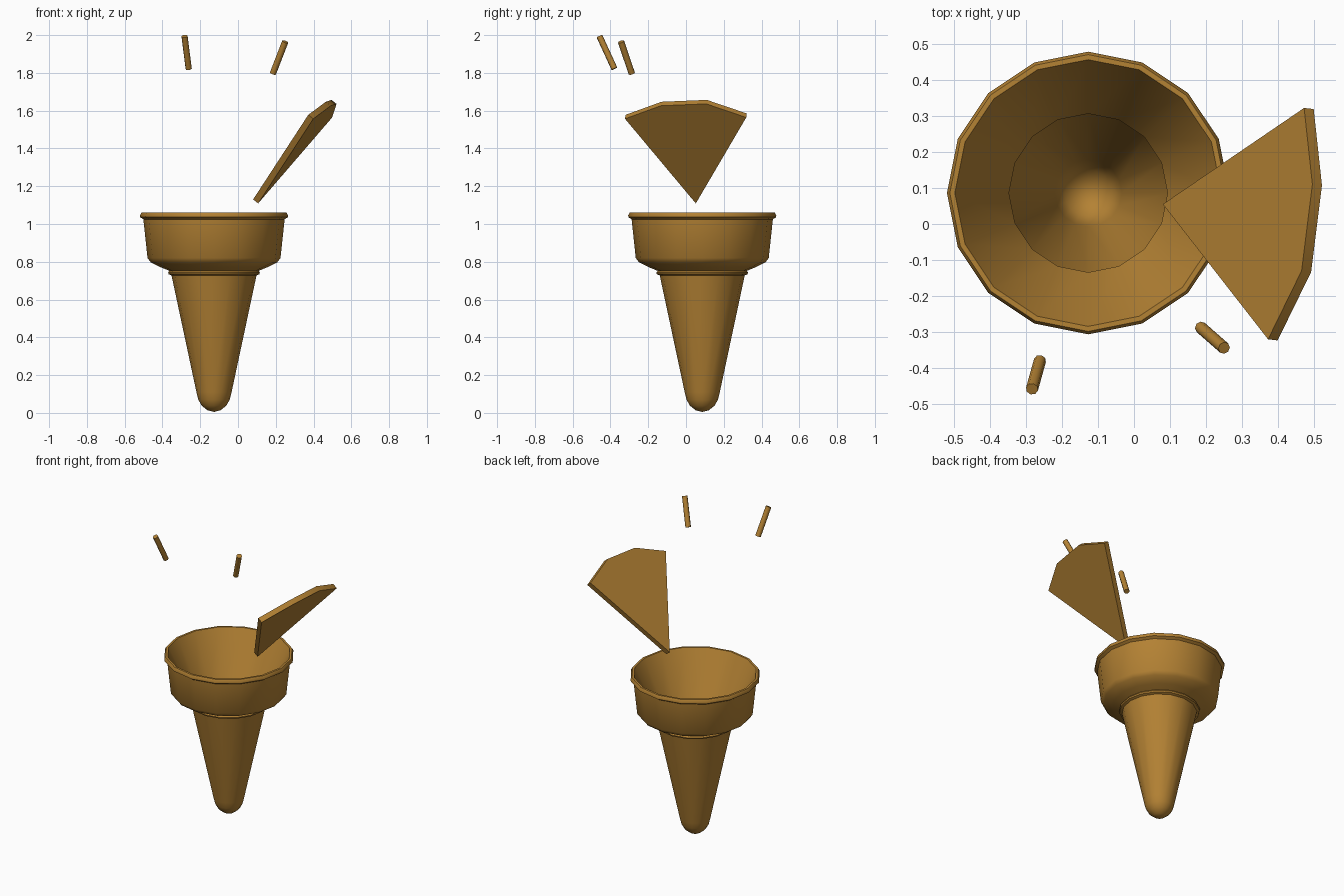
import bpy, bmesh, math
from mathutils import Vector

if "Cube" in bpy.data.objects:
    bpy.data.objects.remove(bpy.data.objects["Cube"])

CX, CY, SIDES = -0.127, 0.086, 16

wafer = bpy.data.materials.new("wafer_brown")
wafer.diffuse_color = (0.456, 0.223, 0.034, 1)
wafer.use_nodes = True
wafer.node_tree.nodes["Principled BSDF"].inputs["Base Color"].default_value = wafer.diffuse_color


def finish(name, bm, angle):
    mesh = bpy.data.meshes.new(name)
    bm.to_mesh(mesh)
    bm.free()
    obj = bpy.data.objects.new(name, mesh)
    bpy.context.collection.objects.link(obj)
    mesh.materials.append(wafer)
    bpy.ops.object.select_all(action='DESELECT')
    bpy.context.view_layer.objects.active = obj
    obj.select_set(True)
    bpy.ops.object.shade_smooth_by_angle(angle=math.radians(angle))
    return obj


def lathe(name, profile, angle=40):
    """Turn a (radius, height) profile, listed bottom to top on the outside."""
    bm = bmesh.new()
    rings = []
    for r, z in profile:
        if r == 0:
            rings.append([bm.verts.new((CX, CY, z))] * SIDES)
        else:
            rings.append([bm.verts.new((CX + r * math.cos(math.tau * i / SIDES),
                                        CY + r * math.sin(math.tau * i / SIDES), z))
                          for i in range(SIDES)])
    for a, b in zip(rings, rings[1:]):
        for i in range(SIDES):
            j = (i + 1) % SIDES
            bm.faces.new(list(dict.fromkeys((a[i], a[j], b[j], b[i]))))
    return finish(name, bm, angle)


def stick(name, low, high, radius=0.017):
    low, high = Vector(low), Vector(high)
    axis = high - low
    bm = bmesh.new()
    bmesh.ops.create_cone(bm, cap_ends=True, segments=8, radius1=radius,
                          radius2=radius, depth=axis.length)
    bm.transform(axis.to_track_quat('Z', 'Y').to_matrix().to_4x4())
    bmesh.ops.translate(bm, verts=bm.verts, vec=(low + high) / 2)
    return finish(name, bm, 50)


# hollow cone with rounded tip and a small collar
lathe("cone", [(0, 0.005), (0.035, 0.014), (0.065, 0.038), (0.083, 0.07), (0.093, 0.11),
               (0.225, 0.728), (0.24, 0.734), (0.243, 0.743), (0.236, 0.752)])

# wide cup: outside, rolled rim, funnel-shaped inside
lathe("cup", [(0.236, 0.752), (0.28, 0.77), (0.335, 0.797), (0.352, 0.82), (0.374, 1.025),
              (0.391, 1.036), (0.392, 1.046), (0.384, 1.06), (0.37, 1.06), (0.22, 0.75)], 50)

# tilted fan wafer: outline of the upper face, thickened downwards
outline = [(0.08, 0.055, 1.13), (0.372, -0.32, 1.578), (0.465, -0.13, 1.647),
           (0.495, 0.11, 1.657), (0.472, 0.322, 1.585)]
thickness = Vector((0.782, -0.089, -0.617)) * 0.034
bm = bmesh.new()
top = [bm.verts.new(p) for p in outline]
bottom = [bm.verts.new(Vector(p) + thickness) for p in outline]
bm.faces.new(top)
bm.faces.new(bottom[::-1])
for i in range(len(top)):
    j = (i + 1) % len(top)
    bm.faces.new((top[j], top[i], bottom[i], bottom[j]))
bmesh.ops.recalc_face_normals(bm, faces=bm.faces)
finish("fan_wafer", bm, 25)

# two floating sticks
stick("stick_left", (-0.261, -0.379, 1.822), (-0.283, -0.458, 1.994))
stick("stick_right", (0.185, -0.287, 1.797), (0.25, -0.344, 1.965))
